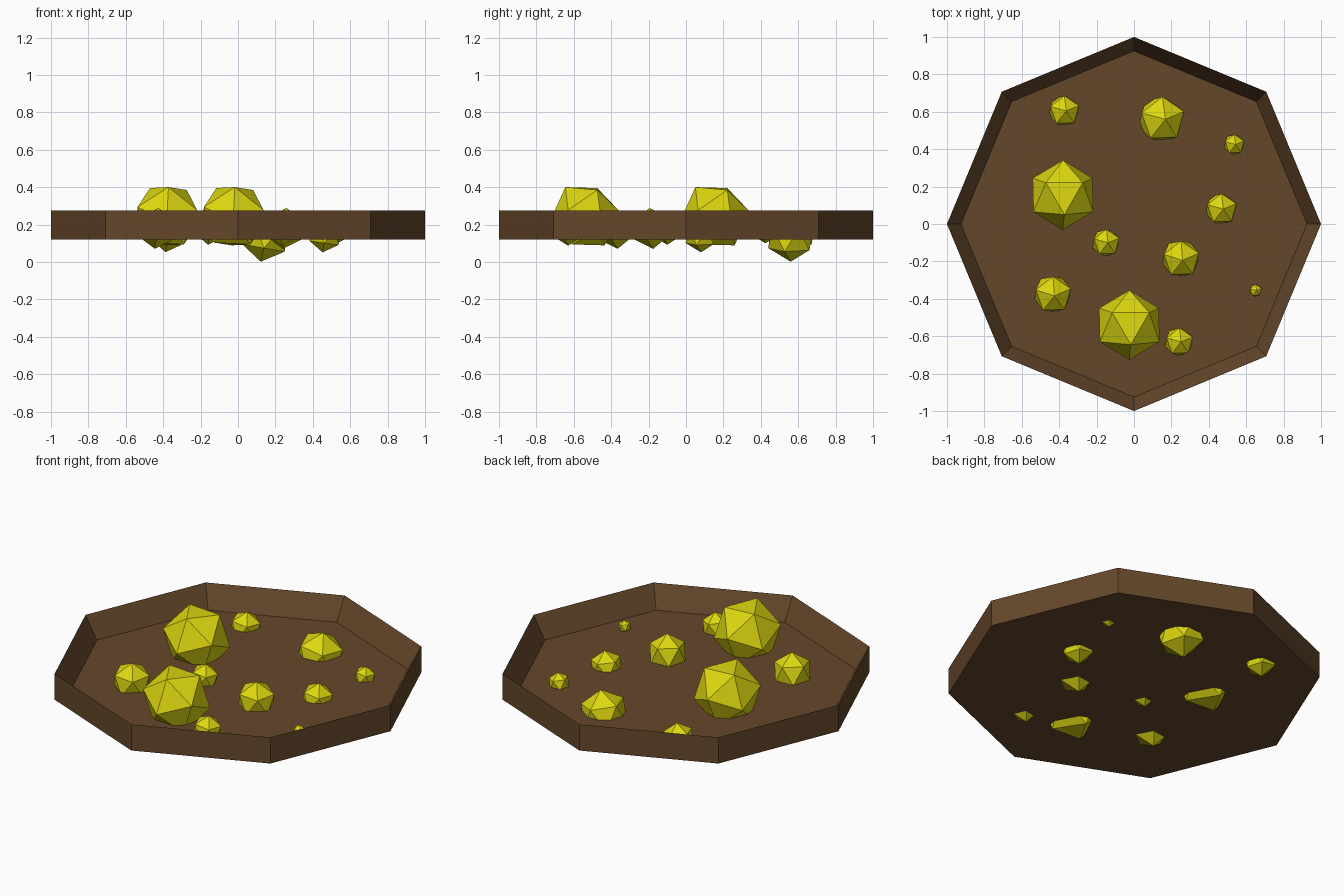
import bpy, bmesh
from math import radians, cos, sin, pi
from mathutils import Matrix

if "Cube" in bpy.data.objects:
    bpy.data.objects.remove(bpy.data.objects["Cube"])


def material(name, color):
    m = bpy.data.materials.new(name)
    m.diffuse_color = color
    m.use_nodes = True
    m.node_tree.nodes["Principled BSDF"].inputs["Base Color"].default_value = m.diffuse_color
    return m


brown = material("brown", (0.13, 0.063, 0.023, 1))
yellow = material("yellow", (0.72, 0.68, 0.005, 1))


def add_object(name, bm, mat):
    bmesh.ops.recalc_face_normals(bm, faces=bm.faces)
    me = bpy.data.meshes.new(name)
    bm.to_mesh(me)
    bm.free()
    me.materials.append(mat)
    ob = bpy.data.objects.new(name, me)
    bpy.context.collection.objects.link(ob)
    return ob


# Octagonal tray: straight outer wall, sharp rim, sloped inner wall, sunken floor
bm = bmesh.new()
rings = []
for r, z in [(1.0, 0.12), (1.0, 0.275), (0.925, 0.145)]:
    rings.append([bm.verts.new((r * cos(i * pi / 4), r * sin(i * pi / 4), z))
                  for i in range(8)])
for lo, hi in zip(rings, rings[1:]):
    for i in range(8):
        j = (i + 1) % 8
        bm.faces.new((lo[i], lo[j], hi[j], hi[i]))
bm.faces.new(rings[0][::-1])
bm.faces.new(rings[2])
add_object("tray", bm, brown)

# Faceted lumps: x, y, z, radius, tilt about x, tilt about y, spin (degrees)
lumps = [
    (-0.38, 0.155, 0.245, 0.188, 34, 3, 54),
    (-0.025, -0.54, 0.245, 0.188, 34, 3, 54),
    (0.145, 0.56, 0.135, 0.135, 0, 10, 20),
    (-0.375, 0.605, 0.142, 0.09, 0, 8, 20),
    (0.465, 0.08, 0.143, 0.092, 0, 8, 20),
    (0.535, 0.425, 0.16, 0.06, 0, 8, 20),
    (-0.15, -0.10, 0.172, 0.08, 0, 8, 20),
    (0.25, -0.185, 0.18, 0.11, 5, 5, 20),
    (-0.435, -0.375, 0.18, 0.11, 5, 5, 20),
    (0.65, -0.355, 0.165, 0.036, 0, 8, 20),
    (0.24, -0.63, 0.17, 0.083, 0, 8, 20),
]
for n, (x, y, z, r, tx, ty, spin) in enumerate(lumps, 1):
    bm = bmesh.new()
    rot = (Matrix.Rotation(radians(ty), 4, 'Y') @ Matrix.Rotation(radians(tx), 4, 'X')
           @ Matrix.Rotation(radians(spin), 4, 'Z'))
    bmesh.ops.create_icosphere(bm, subdivisions=1, radius=r, matrix=rot)
    add_object(f"lump_{n}", bm, yellow).location = (x, y, z)
